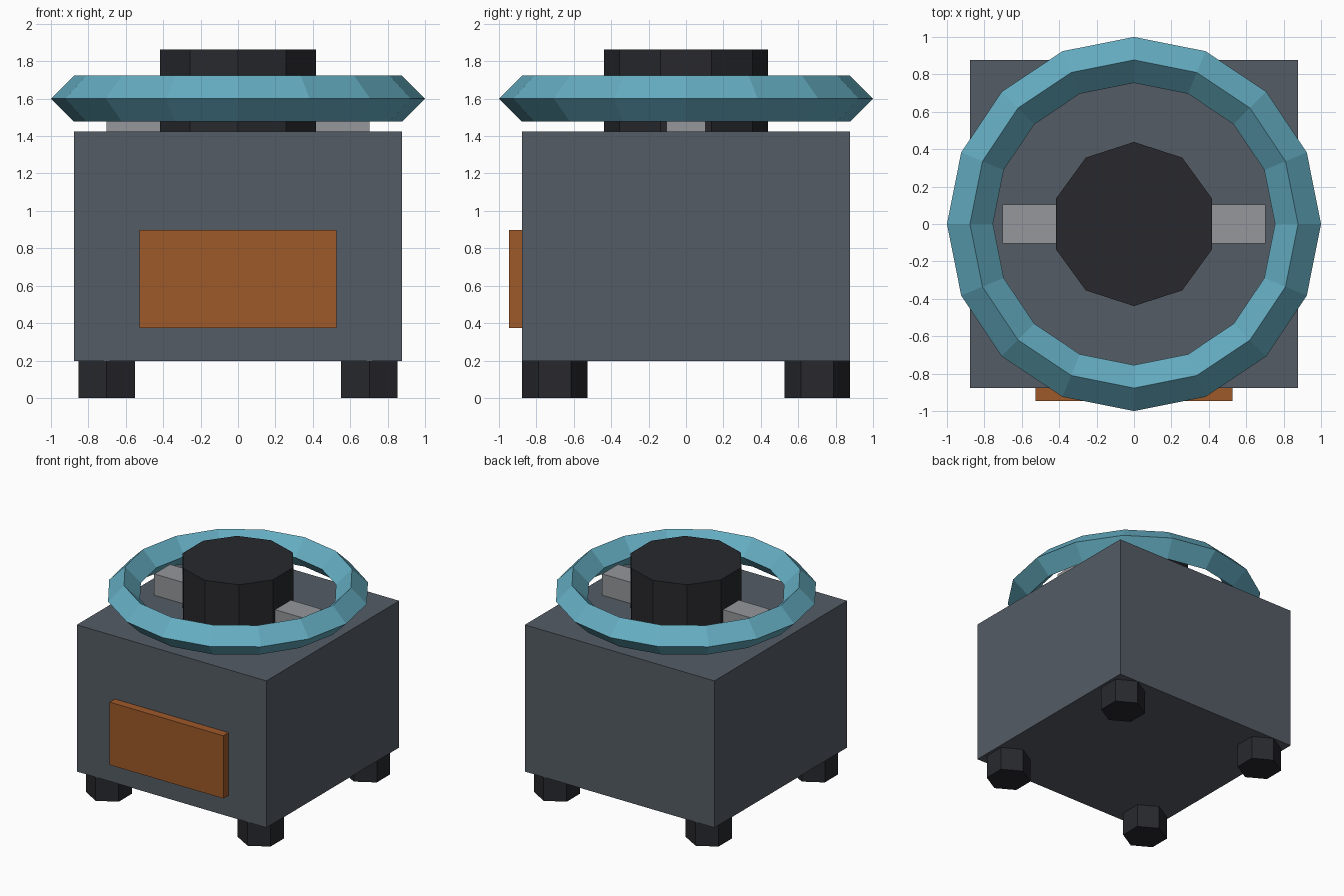
import bpy
from math import pi

if "Cube" in bpy.data.objects:
    bpy.data.objects.remove(bpy.data.objects["Cube"])


def material(name, rgb):
    m = bpy.data.materials.new(name)
    m.diffuse_color = (*rgb, 1)
    m.use_nodes = True
    m.node_tree.nodes["Principled BSDF"].inputs["Base Color"].default_value = m.diffuse_color
    return m


SLATE = material("slate", (0.09, 0.107, 0.13))
BLACK = material("black", (0.021, 0.022, 0.027))
TEAL = material("teal", (0.13, 0.42, 0.54))
RUST = material("rust", (0.34, 0.10, 0.022))
STEEL = material("steel", (0.30, 0.31, 0.325))


def finish(name, mat):
    ob = bpy.context.object
    ob.name = ob.data.name = name
    ob.data.materials.append(mat)
    bpy.ops.object.transform_apply(location=False, rotation=True, scale=True)
    return ob


def box(name, lo, hi, mat):
    centre = [(a + b) / 2 for a, b in zip(lo, hi)]
    size = [b - a for a, b in zip(lo, hi)]
    bpy.ops.mesh.primitive_cube_add(size=1, location=centre)
    bpy.context.object.scale = size
    return finish(name, mat)


def prism(name, sides, radius, x, y, z0, z1, mat):
    bpy.ops.mesh.primitive_cylinder_add(vertices=sides, radius=radius, depth=z1 - z0,
                                        location=(x, y, (z0 + z1) / 2))
    return finish(name, mat)


# Main housing and front panel
box("body", (-0.877, -0.877, 0.198), (0.877, 0.877, 1.425), SLATE)
box("front_panel", (-0.526, -0.946, 0.374), (0.526, -0.87, 0.899), RUST)

# Six-sided feet, one per corner
for ys, row in ((-1, "front"), (1, "back")):
    for xs, side in ((-1, "left"), (1, "right")):
        prism(f"{row}_{side}_foot", 6, 0.175, xs * 0.702, ys * 0.702, 0, 0.198, BLACK)

# Ten-sided hub with a bracket on each side
prism("hub", 10, 0.4386, 0, 0, 1.425, 1.864, BLACK)
box("left_bracket", (-0.702, -0.105, 1.425), (-0.38, 0.105, 1.603), STEEL)
box("right_bracket", (0.38, -0.105, 1.425), (0.702, 0.105, 1.603), STEEL)

# Floating ring with a diamond cross-section
bpy.ops.mesh.primitive_torus_add(major_segments=16, minor_segments=4, major_radius=0.877,
                                 minor_radius=0.123, location=(0, 0, 1.6))
finish("ring", TEAL)
